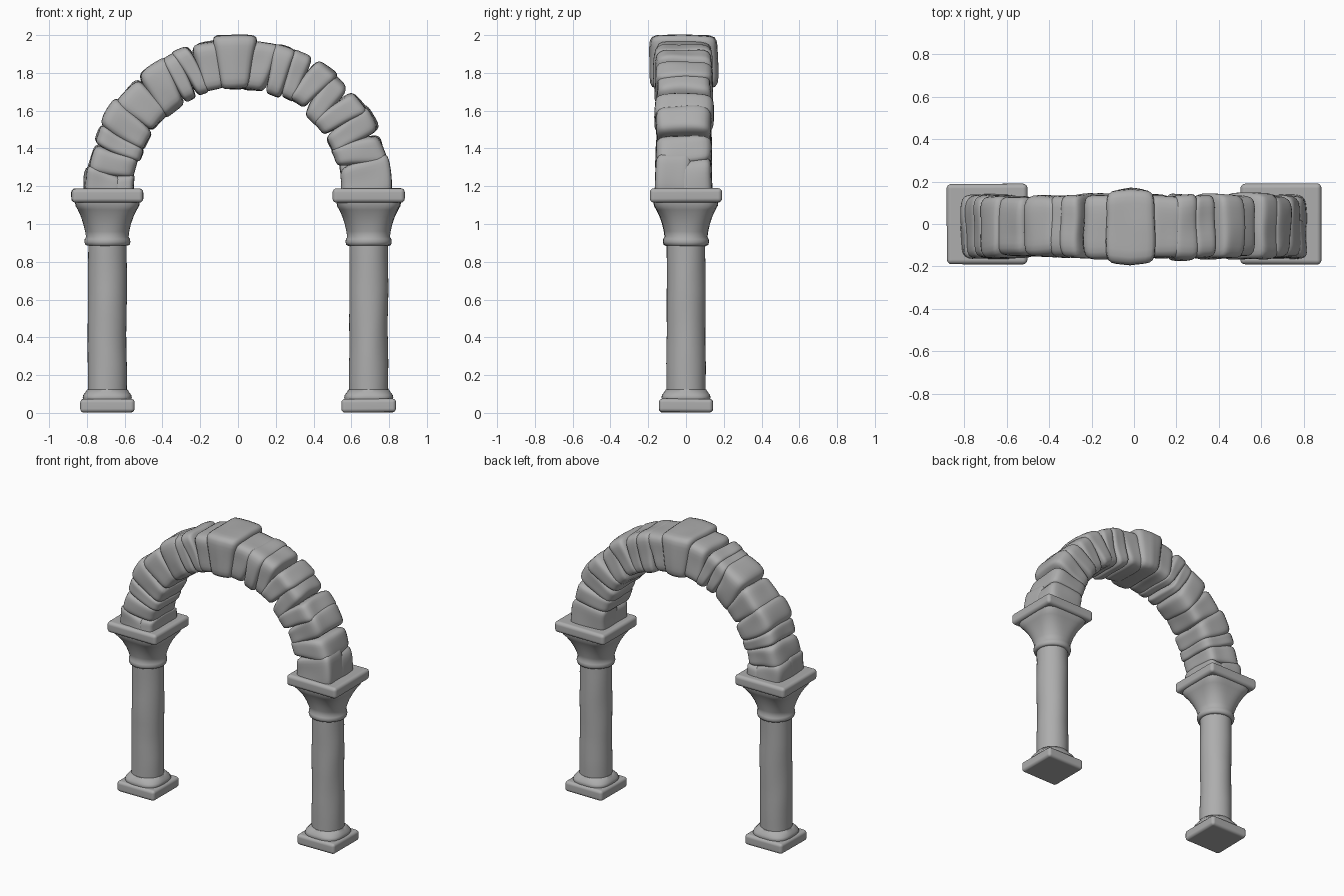
import bpy, bmesh, math, random
from mathutils import Vector, noise

random.seed(4)
if "Cube" in bpy.data.objects:
    bpy.data.objects.remove(bpy.data.objects["Cube"])

stone_mat = bpy.data.materials.new("grey_stone")
stone_mat.use_nodes = True
GREY = (0.42, 0.42, 0.42, 1)
stone_mat.diffuse_color = GREY
stone_mat.node_tree.nodes["Principled BSDF"].inputs["Base Color"].default_value = GREY


def finish(name, bm, wobble=0.0, freq=6.0):
    """Roughen the surface slightly and turn the bmesh into an object."""
    for v in bm.verts:
        v.co += noise.noise_vector(v.co * freq) * wobble
    bmesh.ops.recalc_face_normals(bm, faces=bm.faces)
    mesh = bpy.data.meshes.new(name)
    bm.to_mesh(mesh)
    bm.free()
    mesh.materials.append(stone_mat)
    mesh.shade_smooth()
    mesh.set_sharp_from_angle(angle=math.radians(50))
    obj = bpy.data.objects.new(name, mesh)
    bpy.context.collection.objects.link(obj)
    return obj


def pillow(name, place, power=6, wobble=0.012):
    """Rounded block; place() maps unit coordinates (-1..1) into the model."""
    bm = bmesh.new()
    bmesh.ops.create_cube(bm, size=2)
    bmesh.ops.subdivide_edges(bm, edges=bm.edges[:], cuts=9, use_grid_fill=True)
    for v in bm.verts:
        norm = sum(abs(c) ** power for c in v.co) ** (1 / power)
        v.co = place(v.co / norm)
    return finish(name, bm, wobble)


def slab(name, x, half, z0, z1, round_off):
    """Square plate with softened edges."""
    bm = bmesh.new()
    bmesh.ops.create_cube(bm, size=2)
    for v in bm.verts:
        v.co = Vector((x + v.co.x * half, v.co.y * half, z1 if v.co.z > 0 else z0))
    bmesh.ops.bevel(bm, geom=bm.edges[:], offset=round_off, segments=4,
                    profile=0.5, affect='EDGES')
    obj = finish(name, bm, 0.003, 4)
    obj.modifiers.new("soft_normals", 'WEIGHTED_NORMAL')


def loft(name, x, rings, wobble=0.0, sides=40):
    """Stack of (height, radius, squareness) rings; squareness 2 is a circle."""
    bm = bmesh.new()
    loops = []
    for z, r, power in rings:
        loop = []
        for i in range(sides):
            a = math.tau * i / sides
            c, s = math.cos(a), math.sin(a)
            k = r / (abs(c) ** power + abs(s) ** power) ** (1 / power)
            loop.append(bm.verts.new((x + c * k, s * k, z)))
        loops.append(loop)
    for low, high in zip(loops, loops[1:]):
        for i in range(sides):
            j = (i + 1) % sides
            bm.faces.new((low[i], low[j], high[j], high[i]))
    bm.faces.new(loops[0])
    bm.faces.new(loops[-1])
    return finish(name, bm, wobble)


# Two columns
CAPITAL = [(0.885, 0.108, 2), (0.89, 0.118, 2), (0.905, 0.122, 2), (0.92, 0.12, 2),
           (0.932, 0.113, 2.1), (0.96, 0.117, 2.3), (1.0, 0.126, 2.7),
           (1.04, 0.139, 3.4), (1.075, 0.155, 4.5), (1.097, 0.168, 6), (1.12, 0.17, 7)]
FOOT = [(0.065, 0.125, 3), (0.08, 0.13, 3), (0.095, 0.127, 2.8),
        (0.108, 0.117, 2.4), (0.125, 0.106, 2)]
for side, x in (("left", 0.692), ("right", -0.692)):
    slab(side + "_base_slab", x, 0.144, 0.003, 0.075, 0.02)
    loft(side + "_base_moulding", x, FOOT)
    shaft = [(0.1 + 0.08 * i, 0.102, 2) for i in range(11)]
    loft(side + "_shaft", x, shaft, 0.005)
    loft(side + "_capital", x, CAPITAL, 0.003)
    slab(side + "_abacus", x, 0.19, 1.113, 1.188, 0.022)

# Arch stones, set between angles measured from the left springing
CENTRE_Z, MID_Y = 1.17, -0.013
INNER, OUTER, HALF_DEPTH = 0.55, 0.808, 0.148


def arch_stone(name, a0, a1, r0, r1, y0, y1, overlap=1.16):
    mid, span = math.radians(a0 + a1) / 2, math.radians(a1 - a0) / 2 * overlap
    tilt = random.uniform(-0.04, 0.04)

    def place(p):
        r = (r0 + r1) / 2 + p.x * (r1 - r0) / 2
        a = mid + p.z * span + tilt * p.x
        return Vector((r * math.cos(a), (y0 + y1) / 2 + p.y * (y1 - y0) / 2,
                       CENTRE_Z + r * math.sin(a)))
    pillow(name, place)


LEFT_JOINTS = [13, 23, 33, 42, 51, 60, 67, 75, 86]
RIGHT_JOINTS = [97, 108, 114, 120, 132, 144, 155, 162, 172]
for side, joints in (("left", LEFT_JOINTS), ("right", RIGHT_JOINTS)):
    for i, (a0, a1) in enumerate(zip(joints, joints[1:])):
        depth = HALF_DEPTH + random.uniform(-0.008, 0.008)
        arch_stone(f"{side}_arch_stone_{i + 1}", a0, a1,
                   INNER + random.uniform(-0.012, 0.012),
                   OUTER + random.uniform(-0.012, 0.012),
                   MID_Y - depth, MID_Y + depth)

# Springer stones: a split pair on the left, a split pair and inner block on the right
front, back = MID_Y - HALF_DEPTH, MID_Y + HALF_DEPTH
for part, y0, y1 in (("front", front, 0.03), ("back", -0.04, back)):
    arch_stone(f"left_springer_{part}", -3, 13, INNER, OUTER + 0.005, y0, y1)
    arch_stone(f"right_springer_{part}", 172, 183, 0.61, OUTER + 0.005, y0, y1)
arch_stone("right_springer_inner", 172, 183, INNER, 0.66, front, back)


# Oversized keystone, wider at the top
def keystone_place(p):
    half = 0.098 + 0.024 * p.z
    return Vector((-0.016 + p.x * half, -0.014 + p.y * (0.182 - 0.012 * abs(p.x)),
                   1.858 + p.z * 0.142))


pillow("keystone", keystone_place, 8, 0.006)
